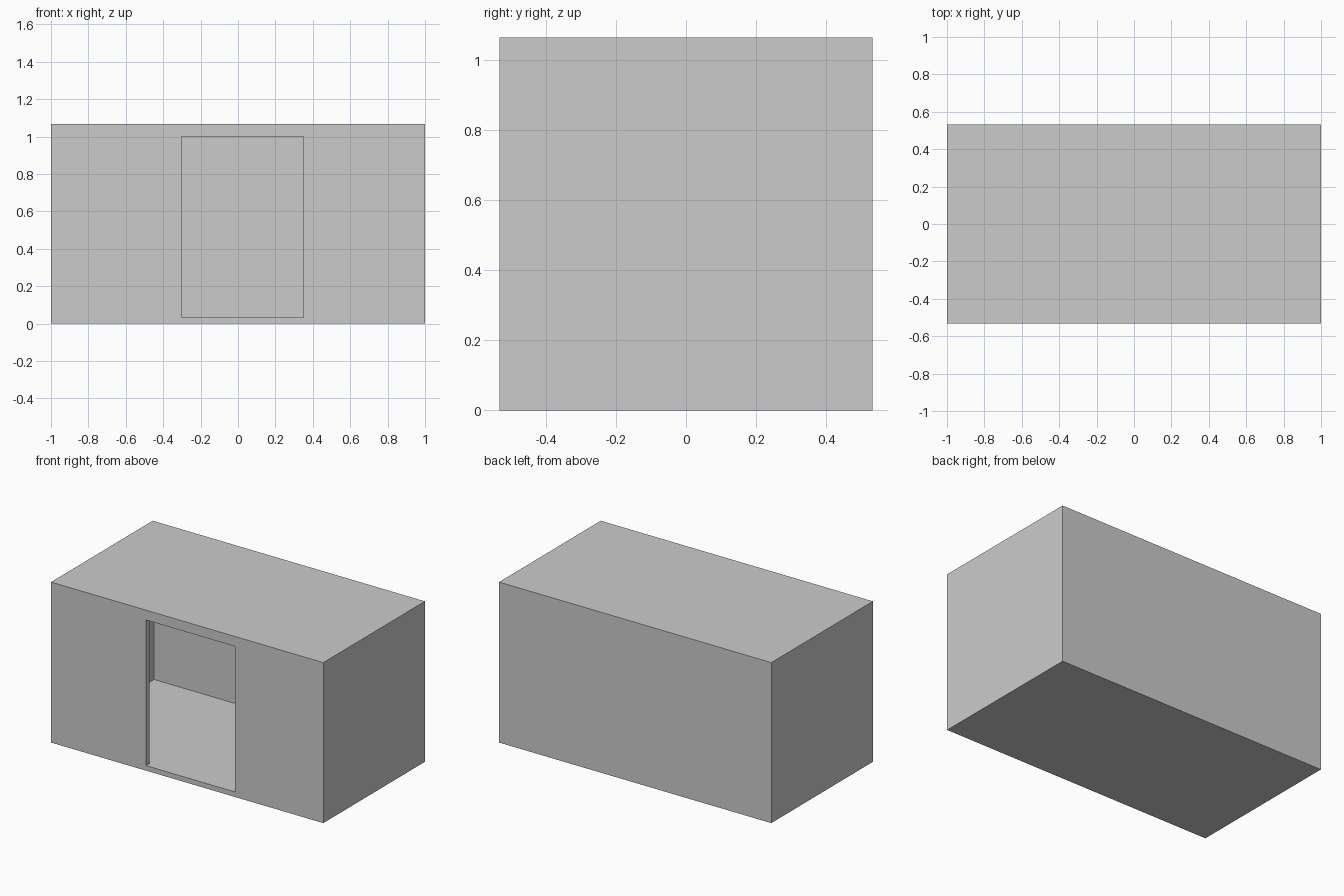
import bpy

if "Cube" in bpy.data.objects:
    bpy.data.objects.remove(bpy.data.objects["Cube"])

T = 1 / 30                    # wall and floor thickness
X, Y = 1.0, 0.533             # half footprint
WALL_TOP, TOP = 1.0, 1.066
DOOR_L, DOOR_R = -0.302, 0.35


def box(name, x0, x1, y0, y1, z0, z1):
    bpy.ops.mesh.primitive_cube_add(
        size=1, location=((x0 + x1) / 2, (y0 + y1) / 2, (z0 + z1) / 2))
    ob = bpy.context.object
    ob.name = name
    ob.scale = (x1 - x0, y1 - y0, z1 - z0)
    bpy.ops.object.transform_apply(location=False, rotation=False, scale=True)
    return ob


# Floor and roof slabs
box("floor", -X, X, -Y, Y, 0, T)
box("roof", -X, X, -Y, Y, WALL_TOP, TOP)

# Closed walls
box("back_wall", -X, X, Y - T, Y, T, WALL_TOP)
box("left_wall", -X, -X + T, -Y + T, Y - T, T, WALL_TOP)
box("right_wall", X - T, X, -Y + T, Y - T, T, WALL_TOP)

# Front wall, split by the doorway
box("front_wall_left", -X, DOOR_L, -Y, -Y + T, T, WALL_TOP)
box("front_wall_right", DOOR_R, X, -Y, -Y + T, T, WALL_TOP)
